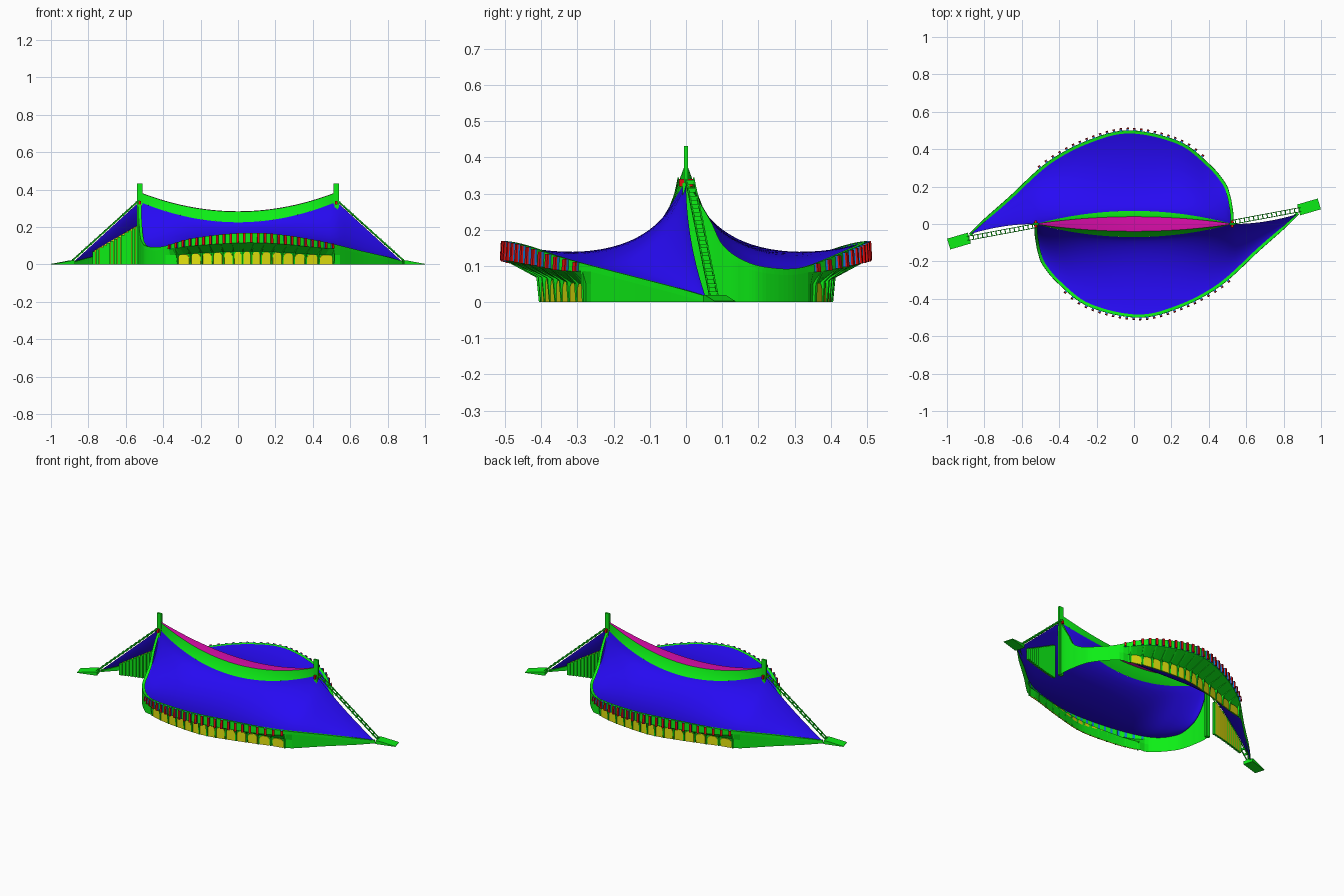
import bpy, math
from mathutils import Vector as V
from mathutils.geometry import interpolate_bezier

if "Cube" in bpy.data.objects:
    bpy.data.objects.remove(bpy.data.objects["Cube"])

COL = dict(green=(0.004, 0.86, 0.008, 1), blue=(0.02, 0.003, 0.9, 1), magenta=(0.7, 0.004, 0.4, 1),
           yellow=(0.78, 0.78, 0.004, 1), red=(0.75, 0.004, 0.004, 1), sky=(0.006, 0.19, 0.65, 1))
MATS = {}
for k, c in COL.items():
    MATS[k] = bpy.data.materials.new(k)
    MATS[k].diffuse_color = c


class Part:
    """Collects faces, then makes the object and its half-turn twin."""
    def __init__(self):
        self.v, self.f = [], []

    def grid(self, rows):
        b, n = len(self.v), len(rows[0])
        for r in rows:
            self.v += [tuple(p) for p in r]
        for i in range(len(rows) - 1):
            for j in range(n - 1):
                a = b + i * n + j
                self.f.append((a, a + 1, a + n + 1, a + n))

    def prism(self, poly, d):
        b, n = len(self.v), len(poly)
        self.v += [tuple(p - d / 2) for p in poly] + [tuple(p + d / 2) for p in poly]
        self.f += [tuple(range(b, b + n))[::-1], tuple(range(b + n, b + 2 * n))]
        self.f += [(b + i, b + (i + 1) % n, b + n + (i + 1) % n, b + n + i) for i in range(n)]

    def bar(self, p, q, w, h):
        p, q = V(p), V(q)
        d = (q - p).normalized()
        s = d.cross(V((0, 0, 1)) if abs(d.z) < 0.95 else V((1, 0, 0))).normalized()
        u = s.cross(d)
        self.prism([(p + q) / 2 + s * a * w / 2 + u * c * h / 2
                    for a, c in ((-1, -1), (1, -1), (1, 1), (-1, 1))], q - p)

    def make(self, name, col, smooth=False, pair=True):
        me = bpy.data.meshes.new(name)
        me.from_pydata(self.v, [], self.f)
        me.materials.append(MATS[col])
        if smooth:
            me.shade_smooth()
        for k in range(2 if pair else 1):
            o = bpy.data.objects.new((("front_", "rear_")[k] if pair else "") + name, me)
            o.rotation_euler.z = math.pi * k
            bpy.context.collection.objects.link(o)


# Rim of the front half: from the left mast, round the front, to the right tail
CTRL = [V(p) for p in [(-.527, 0, .335), (-.53, -.035, .275), (-.527, -.07, .215), (-.522, -.10, .155),
        (-.512, -.15, .115), (-.485, -.22, .092), (-.40, -.32, .091), (-.24, -.44, .135),
        (.02, -.498, .163), (.24, -.447, .153), (.46, -.33, .115), (.67, -.14, .065),
        (.80, -.025, .035), (.88, .055, .012)]]
RIM = []
for i in range(len(CTRL) - 1):
    a, b = CTRL[i], CTRL[i + 1]
    ta = (b - CTRL[max(i - 1, 0)]) / 6
    tb = (CTRL[min(i + 2, len(CTRL) - 1)] - a) / 6
    RIM += interpolate_bezier(a, a + ta, b - tb, b, 9)[:-1]
RIM.append(CTRL[-1])


def at_x(x):
    """Rim position index for a given x on the long side."""
    for i in range(48, len(RIM) - 1):
        if RIM[i + 1].x >= x:
            return i + max(0, (x - RIM[i].x) / (RIM[i + 1].x - RIM[i].x))
    return len(RIM) - 1


def frame(t):
    i = min(int(t), len(RIM) - 2)
    p = RIM[i].lerp(RIM[i + 1], t - i)
    d = RIM[min(i + 2, len(RIM) - 1)] - RIM[max(i - 1, 0)]
    d.z = 0
    d.normalize()
    return p, d, V((d.y, -d.x, 0))


def section(t):
    """Rim cross-section: inner top, outer top, outer bottom, stand foot, ground."""
    p, d, out = frame(t)
    w = 0
    if p.y < -.25 and -.37 < p.x < .52:
        w = math.sin(math.pi * (p.x + .37) / .89) ** .5
    lo = max(p.z - .012 - .036 * w, .004)
    q = V((p.x, p.y, 0))
    up = lambda o, z: q + out * o + V((0, 0, z))
    return [up(-.014, p.z + .003), up(.002, p.z + .005), up(.003, lo),
            up(.003 - .1 * w, lo * .6), up(.003 - .105 * w, 0)]


def spine(x):
    """Upper edge of the roof: hanging ridge between masts, then down the stay."""
    if x <= .527:
        c = max(0, 1 - (x / .527) ** 2)
        return V((x, -.07 * c, .335 - .11 * c))
    u = (x - .527) / .353
    return V((x, .055 * u * u, .335 - .323 * u))


def roof(t, s):
    p = frame(t)[0]
    a = spine(p.x)
    r = a.lerp(p, s)
    r.z -= (.33 * (p - a).length + .6 * max(0, a.z - p.z)) * s ** .7 * (1 - s)
    r.z = max(r.z, .008)
    return r


T = range(len(RIM))
o = Part()
o.grid([[roof(t, (j / 18) ** 1.3) for j in range(19)] for t in T])
o.make("roof", "blue", True)

# Rim band, stand underside and outer wall
o = Part()
secs = [section(t) for t in T]
for j in range(4):
    o.grid([[s[j], s[j + 1]] for s in secs])
o.make("rim_and_wall", "green")

# Fins round the rim, stand brackets and arched windows
red, sky, rib, win = Part(), Part(), Part(), Part()
for i in range(25):
    t = at_x(-.36 + .86 * i / 24)
    p, d, out = frame(t)
    s = section(t)
    m, n = s[1], s[2]
    red.prism([m + out * .007, m + out * .012, n + out * .014, n + out * .008], d * .013)
    sky.prism([m - out * .002, m + out * .007, n + out * .008, n - out * .002], d * .012)
W = 14
for i in range(W + 1):
    t = at_x(-.34 + .855 * i / W)
    p, d, out = frame(t)
    s = section(t)
    rib.prism([s[2], s[3], s[4], s[4] + out * .01, s[3] + out * .012], d * .008)
    if i == W:
        break
    t2 = at_x(-.34 + .855 * (i + 1) / W)
    s2 = section(t2)
    a, b = s[4], s2[4]
    h = (s[3].z + s2[3].z) / 2
    off = out * .006
    shape = [(.1, 0), (.9, 0), (.9, .72), (.8, .9), (.65, .98), (.35, .98), (.2, .9), (.1, .72)]
    win.prism([a.lerp(b, x) + off + V((0, 0, h * z)) for x, z in shape], out * .004)
red.make("rim_fins", "red")
sky.make("rim_fin_sides", "sky")
rib.make("stand_brackets", "green")
win.make("arched_windows", "yellow")

# Entrance glazing under each tail, with close-set mullions outside
glass, mul = Part(), Part()
rows = []
for i in range(13):
    p = roof(at_x(.54 + .23 * i / 12), .2) - V((0, 0, .006))
    g = V((p.x, p.y, 0))
    rows.append([g, p])
    mul.bar(g + V((0, .008, 0)), p + V((0, .008, -.004)), .012, .0175)
glass.grid(rows)
glass.make("entrance_glazing", "yellow")
mul.make("entrance_mullions", "green")

# Ridge bands and the skylight lens between them
X = [-.527 + 1.054 * i / 32 for i in range(33)]
band, top = [], []
for x in X:
    c = 1 - (x / .527) ** 2
    hi = V((x, -.038 * c - .001, .385 - .103 * c))
    band.append([hi, spine(x).lerp(hi, .45) + V((0, .004 * c, -.002)), spine(x)])
    top.append([hi, V((x, 0, hi.z + .002)), V((x, -hi.y, hi.z))])
o = Part()
o.grid(band)
o.make("ridge_band", "green", True)
o = Part()
o.grid(top)
o.make("ridge_skylight", "magenta", True, False)

# Masts with red saddles
o, r = Part(), Part()
o.bar((.525, 0, 0), (.525, 0, .432), .012, .028)
o.bar((.525, 0, 0), (.525, 0, .33), .02, .02)
r.bar((.525, -.02, .33), (.525, .02, .33), .012, .02)
o.make("mast", "green")
r.make("mast_saddle", "red")

# Twin back-stay cables with clamps
o = Part()
a, b = V((.53, .01, .342)), V((.895, .078, .012))
side = V((-.17, .98, 0)) * .011
for k in (-1, 1):
    o.bar(a + side * k, b + side * k, .004, .006)
for i in range(15):
    c = a.lerp(b, (i + .5) / 15)
    o.bar(c - side * 1.15, c + side * 1.15, .006, .012)
o.make("back_stay", "green")

# Ground anchors: sloping wedges
o = Part()
d = V((.96, .28, 0))
n = V((-.28, .96, 0)) * .06
c = V((.89, .078, 0))
o.prism([c - d * .01, c + d * .105, c + d * .105 + V((0, 0, .003)), c + d * .01 + V((0, 0, .02)),
         c - d * .01 + V((0, 0, .02))], n)
o.make("cable_anchor", "green")

for m in bpy.data.materials:
    if m.users and not m.is_grease_pencil:
        m.use_nodes = True
        m.node_tree.nodes["Principled BSDF"].inputs["Base Color"].default_value = m.diffuse_color
